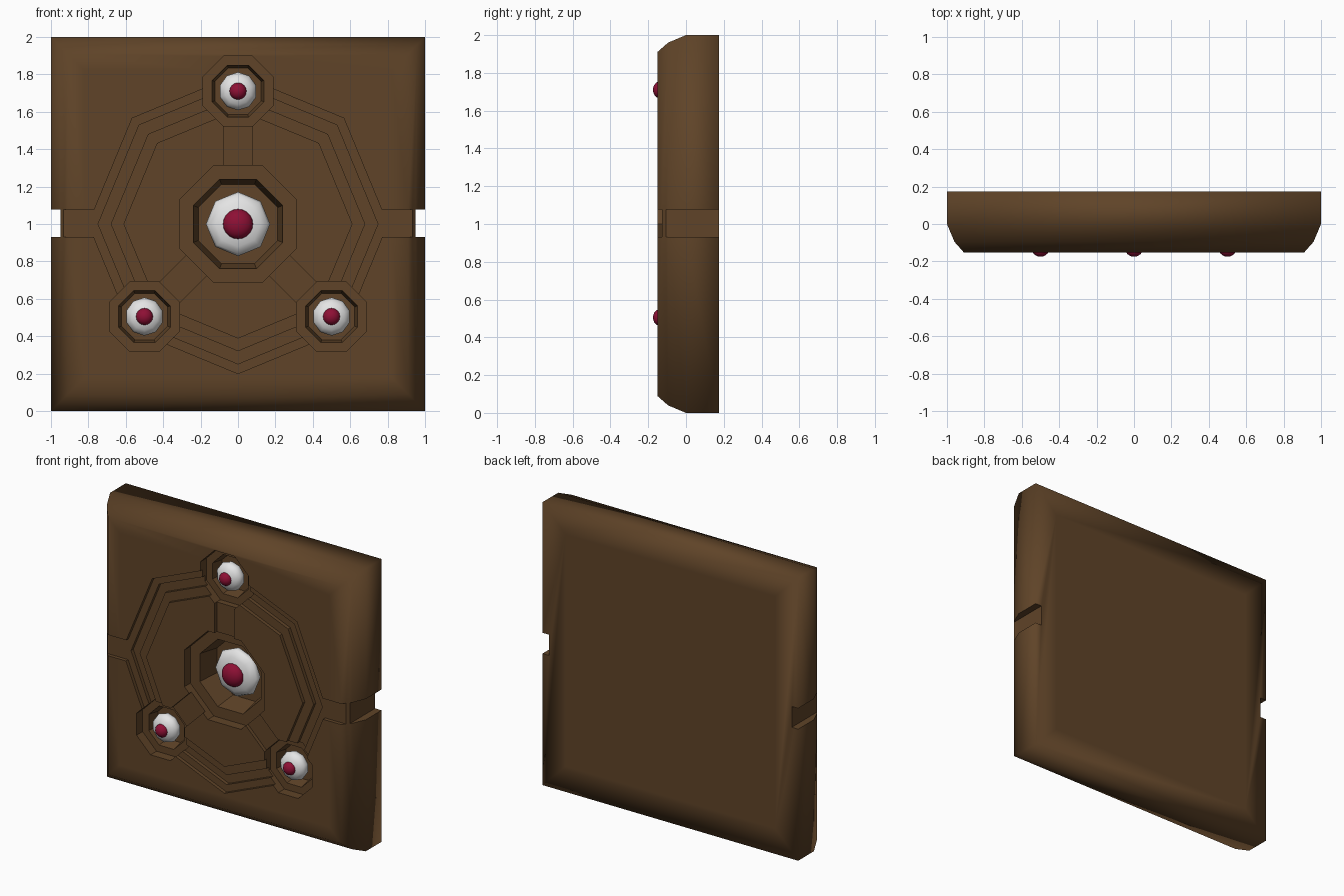
import bpy, bmesh, math
from mathutils import Matrix

if "Cube" in bpy.data.objects:
    bpy.data.objects.remove(bpy.data.objects["Cube"])

FRONT, STEP, GROOVE, RECESS, BACK = -0.152, -0.127, -0.102, -0.085, 0.175
EYES = [(0, 1.71), (-0.5, 0.505), (0.5, 0.505)]


def material(name, rgb):
    m = bpy.data.materials.new(name)
    m.diffuse_color = (*rgb, 1)
    m.use_nodes = True
    m.node_tree.nodes["Principled BSDF"].inputs["Base Color"].default_value = m.diffuse_color
    return m


BROWN = material("brown", (0.115, 0.057, 0.021))
WHITE = material("white", (0.78, 0.78, 0.78))
RED = material("crimson", (0.27, 0.005, 0.035))


def finish(name, bm, mat):
    bmesh.ops.recalc_face_normals(bm, faces=bm.faces)
    me = bpy.data.meshes.new(name)
    bm.to_mesh(me)
    bm.free()
    ob = bpy.data.objects.new(name, me)
    bpy.context.collection.objects.link(ob)
    me.materials.append(mat)
    return ob


def loft(name, loops):
    """Closed solid through equal-length loops of 3D points."""
    bm = bmesh.new()
    rows = [[bm.verts.new(p) for p in loop] for loop in loops]
    n = len(rows[0])
    for a, b in zip(rows, rows[1:]):
        for i in range(n):
            j = (i + 1) % n
            bm.faces.new((a[i], a[j], b[j], b[i]))
    bm.faces.new(rows[0])
    bm.faces.new(rows[-1])
    return finish(name, bm, BROWN)


def octagon(r, y, c=(0, 1), flat=False):
    """Octagon facing front; flat=True measures r to the sides, not the corners."""
    turn = math.pi / 8 if flat else 0
    r = r / math.cos(math.pi / 8) if flat else r
    return [(c[0] + r * math.cos(turn + k * math.pi / 4), y,
             c[1] + r * math.sin(turn + k * math.pi / 4)) for k in range(8)]


def prism(name, r, y0, y1, c=(0, 1), flat=False, r1=None):
    return loft(name, [octagon(r, y0, c, flat), octagon(r1 or r, y1, c, flat)])


def box(name, x0, x1, y0, y1, z0, z1):
    return loft(name, [[(x0, y, z0), (x1, y, z0), (x1, y, z1), (x0, y, z1)] for y in (y0, y1)])


def cut(ob, cutter):
    m = ob.modifiers.new("cut", 'BOOLEAN')
    m.operation, m.solver, m.object = 'DIFFERENCE', 'EXACT', cutter
    bpy.context.view_layer.objects.active = ob
    bpy.ops.object.modifier_apply(modifier=m.name)
    bpy.data.objects.remove(cutter)


def cut_recesses(ob):
    # shallow octagon pans around every eye
    cut(ob, prism("pan", 0.313, -0.4, RECESS, flat=True))
    for c in EYES:
        cut(ob, prism("pan", 0.187, -0.4, RECESS, c, True))


# Slab with a rounded front rim
profile = [(0.82, BACK), (1, BACK), (1, 0), (0.96, -0.095), (0.91, FRONT), (0.82, FRONT)]
slab = loft("slab", [[(-s, y, 1 - s), (s, y, 1 - s), (s, y, 1 + s), (-s, y, 1 + s)]
                     for s, y in profile])

# Stepped octagon ring
cut(slab, prism("ring_step", 0.8, -0.4, STEP))
cut(slab, prism("ring_groove", 0.748, -0.4, GROOVE))

# Side channels and notches
for s in (-1, 1):
    cut(slab, box("channel", *sorted((s * 0.76, s * 1.2)), -0.4, STEP, 0.93, 1.077))
    cut(slab, box("notch", *sorted((s * 0.95, s * 1.2)), -0.4, 0.4, 0.93, 1.077))

# Pans and sloping eye wells
cut_recesses(slab)
cut(slab, prism("well", 0.24, RECESS - 0.01, 0.07, flat=True, r1=0.212))
for c in EYES:
    cut(slab, prism("well", 0.14, RECESS - 0.01, 0.0, c, True, 0.124))

# Raised plateau inside the ring
plateau = prism("inner_plateau", 0.68, STEP, -0.09)
cut_recesses(plateau)

# Three raised panels separated by spokes
panels = prism("raised_panels", 0.612, FRONT, -0.09)
for angle in (0, 135, -135):
    spoke = box("spoke", -0.077, 0.077, -0.4, 0.1, 1, 2)
    spoke.data.transform(Matrix.Translation((0, 0, 1)) @ Matrix.Rotation(math.radians(angle), 4, 'Y')
                         @ Matrix.Translation((0, 0, -1)))
    cut(panels, spoke)
cut_recesses(panels)

# Soft shading on the slab rim, crisp edges in the carving
bm = bmesh.new()
bm.from_mesh(slab.data)
for f in bm.faces:
    f.smooth = True
for e in bm.edges:
    mid = (e.verts[0].co + e.verts[1].co) / 2
    carved = abs(mid.z - 1) < 0.12 or (abs(mid.x) < 0.88 and abs(mid.z - 1) < 0.9)
    if carved and len(e.link_faces) == 2 and e.calc_face_angle(0) > 0.35:
        e.smooth = False
bm.to_mesh(slab.data)
bm.free()


def ball(name, mat, r, depth, y, c, segments, rings):
    """Ball flattened along y with its pole facing front."""
    bm = bmesh.new()
    bmesh.ops.create_uvsphere(bm, u_segments=segments, v_segments=rings, radius=1)
    bmesh.ops.transform(bm, verts=bm.verts, matrix=Matrix.Translation((c[0], y, c[1]))
                        @ Matrix.Diagonal((r, depth, r, 1)) @ Matrix.Rotation(math.pi / 2, 4, 'X'))
    for f in bm.faces:
        f.smooth = True
    return finish(name, bm, mat)


# Eyes: one large in the middle, three small on the ring
ball("center_eye", WHITE, 0.172, 0.065, 0.0, (0, 1), 8, 8)
ball("center_pupil", RED, 0.08, 0.055, -0.055, (0, 1), 20, 12)
for i, c in enumerate(EYES):
    ball(f"small_eye_{i}", WHITE, 0.102, 0.062, -0.085, c, 10, 8)
    ball(f"small_pupil_{i}", RED, 0.046, 0.04, -0.135, c, 16, 10)
